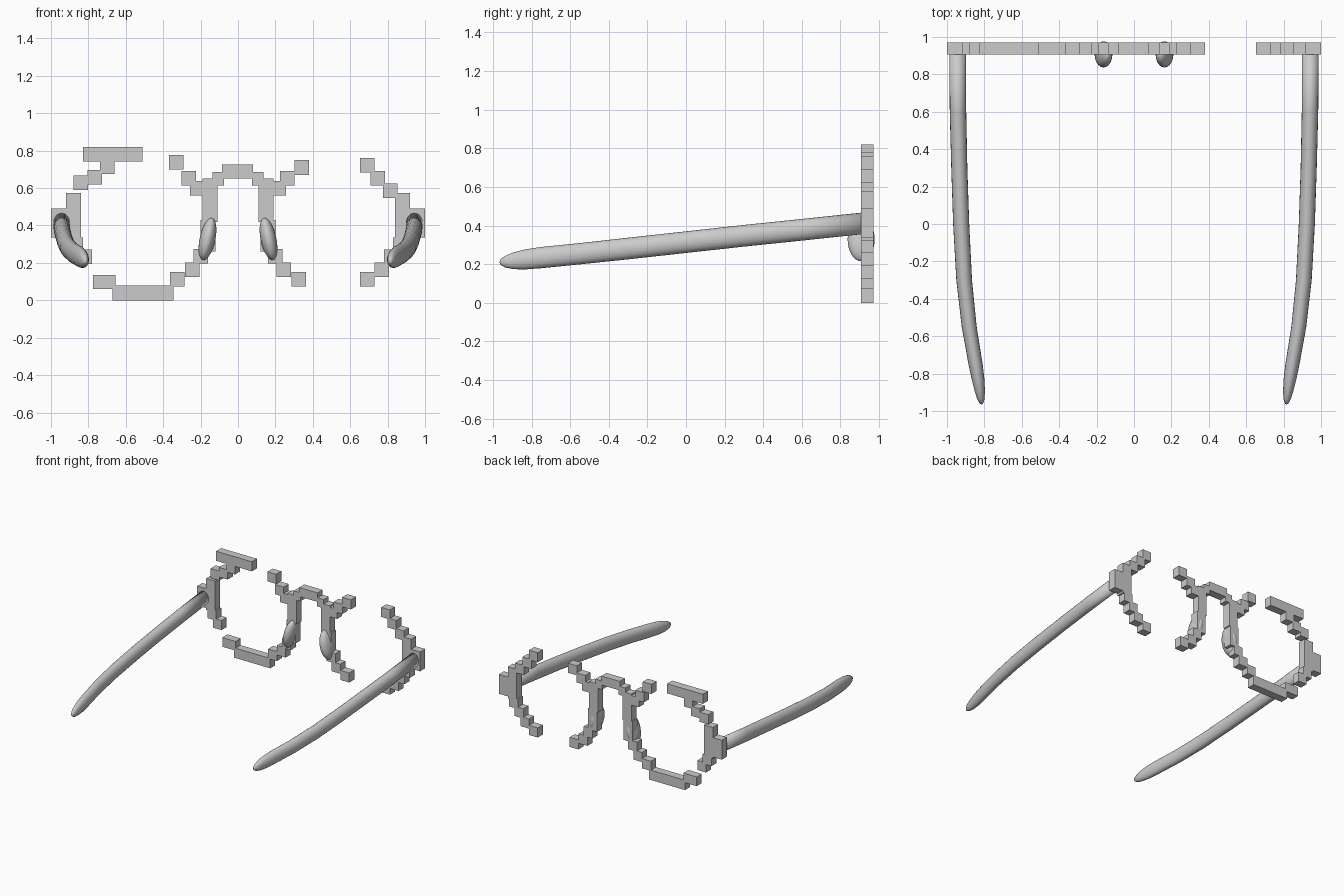
import bpy, bmesh, math
from mathutils import Matrix, Vector

if "Cube" in bpy.data.objects:
    bpy.data.objects.remove(bpy.data.objects["Cube"])

Y0, Y1 = 0.905, 0.97      # depth range of the blocky front frame
S = 0.078                 # size of one square block


def finish(bm, name, smooth=False):
    bmesh.ops.recalc_face_normals(bm, faces=bm.faces[:])
    me = bpy.data.meshes.new(name)
    bm.to_mesh(me)
    bm.free()
    ob = bpy.data.objects.new(name, me)
    bpy.context.collection.objects.link(ob)
    if smooth:
        for p in me.polygons:
            p.use_smooth = True
    return ob


def bar(bm, x0, x1, z0, z1):
    m = Matrix.Translation(((x0 + x1) / 2, (Y0 + Y1) / 2, (z0 + z1) / 2)) \
        @ Matrix.Diagonal((abs(x1 - x0), Y1 - Y0, z1 - z0, 1))
    bmesh.ops.create_cube(bm, size=1, matrix=m)


def blocky(name, side, bars, blocks):
    bm = bmesh.new()
    for x0, x1, z0, z1 in bars:
        bar(bm, side * x0, side * x1, z0, z1)
    for x, z in blocks:
        bar(bm, side * x - S / 2, side * x + S / 2, z - S / 2, z + S / 2)
    return finish(bm, name)


# Stepped rim pieces shared by both sides, given for positive x
inner_bars = [(.11, .19, .42, .65), (.12, .20, .26, .43), (.075, .135, .615, .685)]
inner_blocks = [(.217, .60), (.263, .652), (.20, .235), (.245, .163), (.325, .113)]
outer_bars = [(.84, .92, .32, .575), (.915, 1.0, .335, .492)]
outer_blocks = [(.868, .296), (.82, .232)]

for side, label in ((-1, "left"), (1, "right")):
    blocky(label + "_inner_rim", side, inner_bars, inner_blocks)
    blocky(label + "_outer_rim", side, outer_bars, outer_blocks)

# Pieces that differ from side to side
blocky("bridge", 1, [(-.085, .08, .652, .725)], [])
blocky("left_upper_rim", -1, [(.51, .83, .742, .82)],
       [(.70, .715), (.765, .657), (.84, .628), (.33, .738)])
blocky("left_lower_rim", -1, [(.345, .67, 0, .08), (.655, .775, .06, .135)], [])
blocky("right_upper_rim", 1, [], [(.34, .71), (.69, .722), (.747, .652), (.815, .585)])
blocky("right_lower_rim", 1, [], [(.69, .112), (.768, .163)])

# Temple arms: oval sections (y, x, z, half width, half height), rounded at the tip
sections = [(.93, .943, .413, .045, .056), (.6, .941, .378, .044, .056),
            (.3, .934, .347, .043, .056), (0, .924, .314, .043, .056),
            (-.3, .908, .281, .042, .056), (-.55, .881, .254, .040, .055),
            (-.75, .847, .234, .038, .055), (-.83, .834, .225, .034, .052),
            (-.89, .825, .218, .028, .044), (-.935, .819, .213, .020, .031),
            (-.96, .816, .211, .009, .015)]
N = 20
for side, label in ((-1, "left"), (1, "right")):
    bm = bmesh.new()
    rings = []
    for y, x, z, rx, rz in sections:
        rings.append([bm.verts.new((side * (x + rx * math.cos(2 * math.pi * i / N)), y,
                                    z + rz * math.sin(2 * math.pi * i / N)))
                      for i in range(N)])
    for a, b in zip(rings, rings[1:]):
        for i in range(N):
            j = (i + 1) % N
            bm.faces.new((a[i], a[j], b[j], b[i]))
    bm.faces.new(rings[0])
    tip = bm.verts.new((side * .815, -.966, .21))
    for i in range(N):
        bm.faces.new((rings[-1][i], rings[-1][(i + 1) % N], tip))
    finish(bm, label + "_temple_arm", True)

    # Nose pad: tilted ellipsoid behind the inner rim
    bm = bmesh.new()
    m = Matrix.Translation((side * .163, .907, .328)) \
        @ Matrix.Rotation(-side * math.radians(12), 4, 'Y') \
        @ Matrix.Diagonal((.042, .07, .115, 1))
    bmesh.ops.create_uvsphere(bm, u_segments=24, v_segments=16, radius=1, matrix=m)
    finish(bm, label + "_nose_pad", True)
